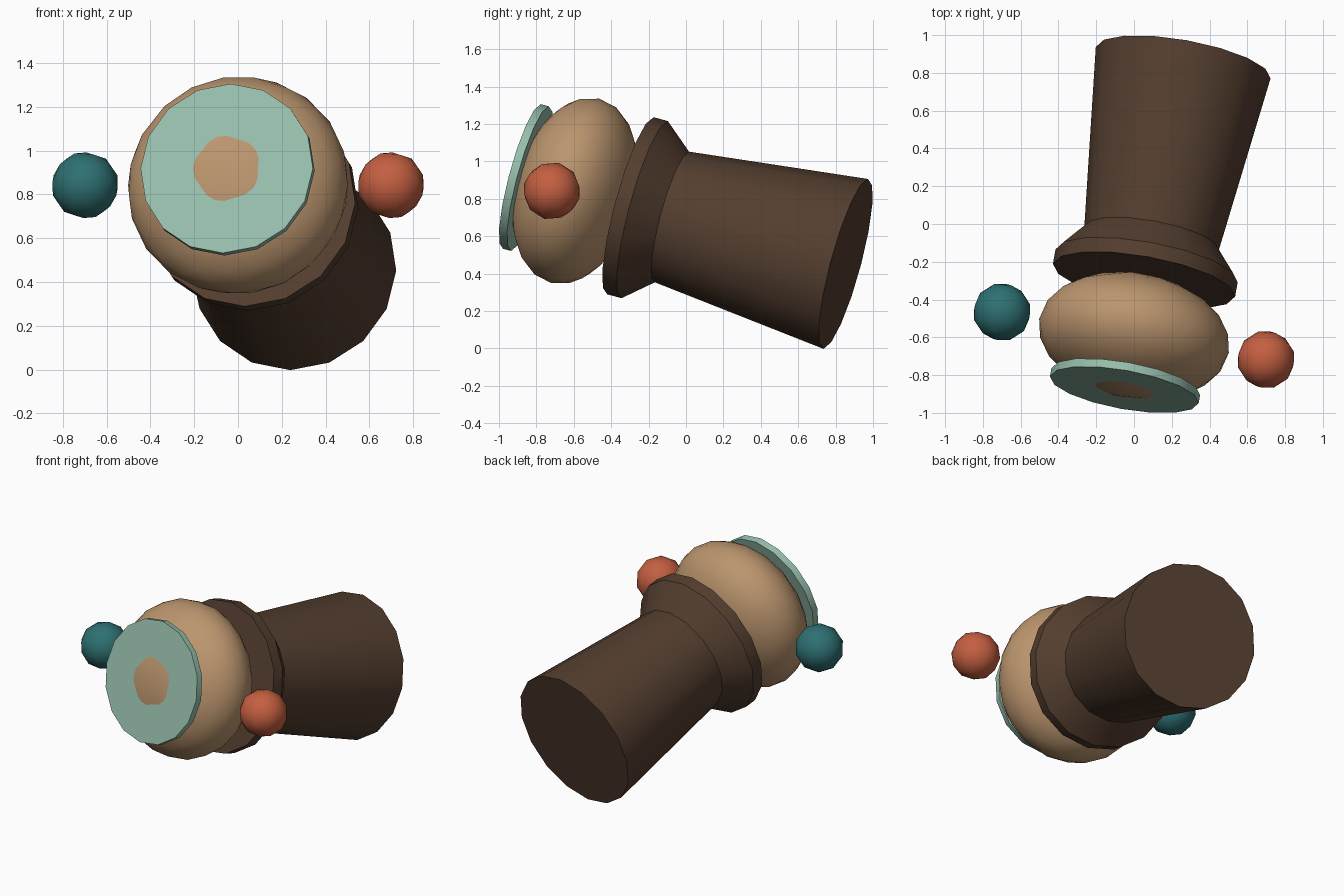
import bpy, bmesh, math
from mathutils import Matrix, Vector

if "Cube" in bpy.data.objects:
    bpy.data.objects.remove(bpy.data.objects["Cube"])

# Tilted frame: local z runs from the face towards the hat top
d = Vector((0.18, 1.0, -0.27)).normalized()
u = Vector((1.0, -0.18, 0.0)).normalized()
w = d.cross(u).normalized()
u = w.cross(d).normalized()
FRAME = Matrix((u, w, d)).transposed().to_4x4()
FRAME.translation = Vector((0.0, -0.592, 0.842))


def material(name, rgb):
    m = bpy.data.materials.new(name)
    lin = [((c / 255 + 0.055) / 1.055) ** 2.4 for c in rgb]
    m.diffuse_color = (*lin, 1.0)
    m.use_nodes = True
    m.node_tree.nodes["Principled BSDF"].inputs["Base Color"].default_value = m.diffuse_color
    return m


TAN = material("tan", (187, 149, 110))
BROWN = material("dark brown", (84, 62, 47))
MINT = material("mint", (151, 191, 173))
TEAL = material("teal", (46, 112, 114))
ORANGE = material("orange", (196, 95, 65))


def add(name, bm, mat, angle):
    bmesh.ops.recalc_face_normals(bm, faces=bm.faces)
    mesh = bpy.data.meshes.new(name)
    bm.to_mesh(mesh)
    bm.free()
    mesh.transform(FRAME)
    mesh.materials.append(mat)
    ob = bpy.data.objects.new(name, mesh)
    bpy.context.collection.objects.link(ob)
    bpy.ops.object.select_all(action='DESELECT')
    ob.select_set(True)
    bpy.context.view_layer.objects.active = ob
    bpy.ops.object.shade_smooth_by_angle(angle=math.radians(angle))


def turned(name, profile, mat, sides=16):
    """Closed lathe shape from (distance along axis, radius) pairs."""
    bm = bmesh.new()
    rings = []
    for t, r in profile:
        rings.append([bm.verts.new((r * math.cos(2 * math.pi * i / sides),
                                    r * math.sin(2 * math.pi * i / sides), t))
                      for i in range(sides)])
    for a, b in zip(rings, rings[1:]):
        for i in range(sides):
            j = (i + 1) % sides
            bm.faces.new((a[i], a[j], b[j], b[i]))
    bm.faces.new(rings[0])
    bm.faces.new(rings[-1])
    add(name, bm, mat, 30)


def ball(name, centre, size, subdivisions, mat):
    bm = bmesh.new()
    bmesh.ops.create_icosphere(bm, subdivisions=subdivisions, radius=1.0)
    bmesh.ops.scale(bm, vec=size, verts=bm.verts)
    bmesh.ops.translate(bm, vec=centre, verts=bm.verts)
    add(name, bm, mat, 60)


# Squashed round head; its tip pokes slightly through the plate
ball("head", (0, 0, 0), (0.51, 0.51, 0.318), 3, TAN)

# Thin plate on the face
turned("face_plate", [(-0.30, 0.40), (-0.255, 0.40)], MINT)

# Flared brim and crown behind the head
turned("brim", [(0.31, 0.49), (0.39, 0.49), (0.545, 0.36)], BROWN)
turned("crown", [(0.53, 0.36), (1.52, 0.47)], BROWN)

# Side balls
for name, side, mat in (("left_ball", -1, TEAL), ("right_ball", 1, ORANGE)):
    ball(name, (0.71 * side, 0, 0), (0.155, 0.155, 0.155), 2, mat)
